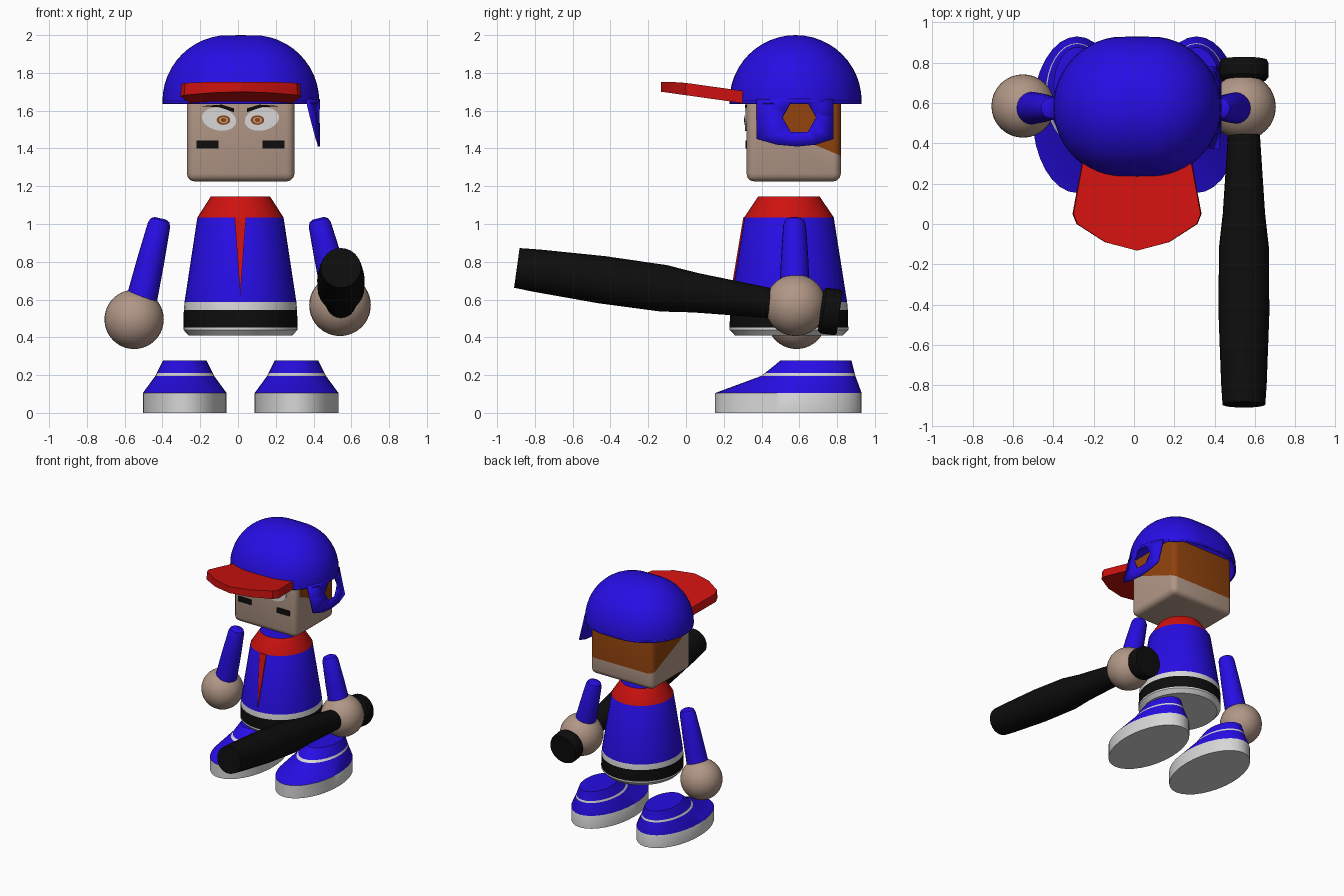
import bpy, bmesh, math
from mathutils import Vector, Matrix

if "Cube" in bpy.data.objects:
    bpy.data.objects.remove(bpy.data.objects["Cube"])


def material(name, r, g, b):
    m = bpy.data.materials.new(name)
    m.diffuse_color = (r, g, b, 1)
    m.use_nodes = True
    m.node_tree.nodes["Principled BSDF"].inputs["Base Color"].default_value = m.diffuse_color
    return m


BLUE = material("blue", 0.02, 0.004, 0.77)
RED = material("red", 0.62, 0.006, 0.005)
SKIN = material("skin", 0.44, 0.31, 0.24)
HAIR = material("hair brown", 0.28, 0.055, 0.004)
WHITE = material("white", 0.68, 0.68, 0.68)
BLACK = material("black", 0.004, 0.004, 0.004)


def finish(name, bm, mats, angle=35):
    bmesh.ops.recalc_face_normals(bm, faces=bm.faces[:])
    me = bpy.data.meshes.new(name)
    bm.to_mesh(me)
    bm.free()
    for m in mats:
        me.materials.append(m)
    ob = bpy.data.objects.new(name, me)
    bpy.context.collection.objects.link(ob)
    bpy.ops.object.select_all(action='DESELECT')
    ob.select_set(True)
    bpy.context.view_layer.objects.active = ob
    bpy.ops.object.shade_smooth_by_angle(angle=math.radians(angle))
    return ob


def loft(name, rings, mats, bands=None, caps=(0, 0), matrix=None, n=32):
    """Rings are (height, half width, half depth, depth offset)."""
    bm = bmesh.new()
    loops = []
    for z, rx, ry, oy in rings:
        loops.append([bm.verts.new((rx * math.cos(2 * math.pi * i / n),
                                    oy + ry * math.sin(2 * math.pi * i / n), z))
                      for i in range(n)])
    for k, (a, b) in enumerate(zip(loops, loops[1:])):
        for i in range(n):
            j = (i + 1) % n
            f = bm.faces.new((a[i], a[j], b[j], b[i]))
            f.material_index = bands[k] if bands else 0
    bm.faces.new(loops[0]).material_index = caps[0]
    bm.faces.new(loops[-1]).material_index = caps[1]
    if matrix:
        bm.transform(matrix)
    return finish(name, bm, mats)


def plate(name, points, thickness, mat):
    """Flat polygon pushed along +y to make a thin plate."""
    bm = bmesh.new()
    f = bm.faces.new([bm.verts.new(p) for p in points])
    r = bmesh.ops.extrude_face_region(bm, geom=[f])
    verts = [v for v in r["geom"] if isinstance(v, bmesh.types.BMVert)]
    bmesh.ops.translate(bm, verts=verts, vec=(0, thickness, 0))
    return finish(name, bm, [mat])


def along(start, end):
    d = Vector(end) - Vector(start)
    return Matrix.Translation(start) @ d.to_track_quat('Z', 'Y').to_matrix().to_4x4()


# Feet: sole, shoe, stripe, ankle
for side, cx in (("left", -0.282), ("right", 0.31)):
    loft(side + "_shoe",
         [(0, 0.222, 0.388, 0.542), (0.105, 0.222, 0.388, 0.542),
          (0.195, 0.156, 0.25, 0.647), (0.21, 0.149, 0.238, 0.655),
          (0.277, 0.115, 0.188, 0.688)],
         [WHITE, BLUE], [0, 1, 0, 1], (0, 1), Matrix.Translation((cx, 0, 0)))

# Torso with belt and collar
loft("torso",
     [(z, r, r * 1.04, 0.545) for z, r in
      ((0.41, 0.275), (0.44, 0.302), (0.452, 0.302), (0.545, 0.30),
       (0.588, 0.296), (1.035, 0.228), (1.145, 0.157))],
     [BLUE, RED, WHITE, BLACK], [2, 2, 3, 2, 0, 1], (2, 0),
     Matrix.Translation((0.013, 0, 0)))
plate("shirt_opening", [(0.012, 0.234, 0.62), (0.042, 0.303, 1.035),
                        (-0.018, 0.303, 1.035)], 0.009, RED)

# Sleeves and ball hands
for side, top, bottom, hand, r in (
        ("left", (-0.41, 0.575, 1.03), (-0.51, 0.575, 0.60), (-0.55, 0.585, 0.495), 0.157),
        ("right", (0.425, 0.575, 1.03), (0.525, 0.575, 0.62), (0.54, 0.58, 0.57), 0.163)):
    length = (Vector(top) - Vector(bottom)).length
    loft(side + "_sleeve",
         [(h, w, w, 0) for h, w in ((0, 0.082), (length * 0.5, 0.072),
                                    (length - 0.035, 0.06), (length - 0.01, 0.05),
                                    (length, 0.03))],
         [BLUE], matrix=along(bottom, top), n=20)
    bm = bmesh.new()
    bmesh.ops.create_uvsphere(bm, u_segments=32, v_segments=20, radius=r,
                              matrix=Matrix.Translation(hand))
    finish(side + "_hand", bm, [SKIN])

# Bat, from knob to tip
loft("bat",
     [(h, r, r, 0) for h, r in
      ((0, 0.115), (0.015, 0.122), (0.085, 0.122), (0.10, 0.11), (0.101, 0.065),
       (0.25, 0.072), (0.40, 0.081), (0.77, 0.105), (0.94, 0.124),
       (1.27, 0.126), (1.62, 0.113), (1.725, 0.106))],
     [BLACK], matrix=along((0.545, 0.813, 0.53), (0.545, -0.92, 0.771)), n=24)

# Head block, hair split off by a sloping line
bm = bmesh.new()
bmesh.ops.create_cube(bm, size=1, matrix=Matrix.Translation((0.014, 0.57, 1.468))
                      @ Matrix.Diagonal((0.57, 0.50, 0.486, 1)))
bmesh.ops.bevel(bm, geom=bm.edges[:], offset=0.042, segments=3, profile=0.5,
                affect='EDGES')
SLOPE = 0.42
for co, no in (((0, 0.37, 1.55), (0, 1, 0)), ((0, 0.37, 1.55), (0, SLOPE, 1))):
    bmesh.ops.bisect_plane(bm, geom=bm.verts[:] + bm.edges[:] + bm.faces[:],
                           plane_co=co, plane_no=no)
for f in bm.faces:
    c = f.calc_center_median()
    f.material_index = int(c.y > 0.37 and c.z > 1.55 - SLOPE * (c.y - 0.37))
finish("head", bm, [SKIN, HAIR])

# Face: eyes, brows and cheek marks, mirrored about the face centre
MID = 0.013


def oval(x, z, rx, rz, y, tilt, s):
    pts = []
    for i in range(24):
        a = 2 * math.pi * i / 24
        u, v = rx * math.cos(a), rz * math.sin(a)
        pts.append((MID + s * (x + u * math.cos(tilt) - v * math.sin(tilt)), y,
                    z + u * math.sin(tilt) + v * math.cos(tilt)))
    return pts


for side, s in (("left", -1), ("right", 1)):
    plate(side + "_eye", oval(0.113, 1.555, 0.092, 0.06, 0.313, 0.2, s), 0.009, WHITE)
    plate(side + "_iris", oval(0.09, 1.55, 0.036, 0.025, 0.311, 0, s), 0.005, HAIR)
    plate(side + "_iris_inner", oval(0.09, 1.55, 0.025, 0.017, 0.309, 0, s), 0.005, SKIN)
    plate(side + "_pupil", oval(0.09, 1.55, 0.014, 0.011, 0.307, 0, s), 0.005, HAIR)
    plate(side + "_brow", [(MID + s * x, 0.312, z) for x, z in
                           ((0.035, 1.612), (0.10, 1.632), (0.21, 1.624),
                            (0.11, 1.618), (0.035, 1.592))], 0.009, BLACK)
    plate(side + "_cheek_mark", [(MID + s * x, 0.314, z) for x, z in
                                 ((0.117, 1.40), (0.232, 1.40),
                                  (0.232, 1.443), (0.117, 1.443))], 0.009, BLACK)

# Helmet dome: half sphere widened along the middle
CX, CY, RIM, R, SPLIT = 0.015, 0.58, 1.65, 0.35, 0.065
bm = bmesh.new()
bmesh.ops.create_uvsphere(bm, u_segments=48, v_segments=24, radius=R)
bmesh.ops.bisect_plane(bm, geom=bm.verts[:] + bm.edges[:] + bm.faces[:],
                       plane_co=(0, 0, 0), plane_no=(0, 0, 1), clear_inner=True)
for v in bm.verts:
    if abs(v.co.x) > 1e-4:
        v.co.x += math.copysign(SPLIT, v.co.x)
bm.transform(Matrix.Translation((CX, CY, RIM)))
dome = finish("helmet", bm, [BLUE])
mod = dome.modifiers.new("shell", 'SOLIDIFY')
mod.thickness, mod.offset = 0.015, -1

# Ear flap on one side, with a six-sided hole
outline = [(0.78, 1.565), (0.78, 1.66), (0.70, 1.66), (0.60, 1.66), (0.46, 1.66),
           (0.375, 1.66), (0.375, 1.565), (0.375, 1.45), (0.48, 1.42),
           (0.59, 1.41), (0.69, 1.42), (0.78, 1.45)]


def flap_point(y, z):
    wrap = CX + SPLIT + math.sqrt(R * R - (y - CY) ** 2)
    t = min(1, max(0, (RIM - z) / 0.24))
    return (wrap + (0.428 - wrap) * t, y, z)


bm = bmesh.new()
outer = [bm.verts.new(flap_point(y, z)) for y, z in outline]
inner = []
for i in range(12):
    a = math.radians(30 * i)
    r = 0.09 if i % 2 == 0 else 0.09 * math.cos(math.pi / 6)
    inner.append(bm.verts.new(flap_point(0.60 + r * math.cos(a), 1.565 + r * math.sin(a))))
for i in range(12):
    j = (i + 1) % 12
    bm.faces.new((outer[i], outer[j], inner[j], inner[i]))
flap = finish("ear_flap", bm, [BLUE])
mod = flap.modifiers.new("shell", 'SOLIDIFY')
mod.thickness, mod.offset = 0.012, 0

# Visor: sloping slab with a rounded front
edge = [(0.27, 0.32), (0.32, 0.05), (0.30, 0.0), (0.16, -0.09), (0, -0.132)]
edge += [(-x, y) for x, y in reversed(edge[:-1])]
bm = bmesh.new()
low, high = [], []
for x, y in edge:
    z = 1.70 - 0.14 * (y + 0.13)
    low.append(bm.verts.new((CX + x, y, z)))
    high.append(bm.verts.new((CX + x * 0.985, y, min(z + 0.065, 1.753))))
bm.faces.new(low)
bm.faces.new(high)
for i in range(len(edge)):
    j = (i + 1) % len(edge)
    bm.faces.new((low[i], low[j], high[j], high[i]))
finish("visor", bm, [RED], 20)
